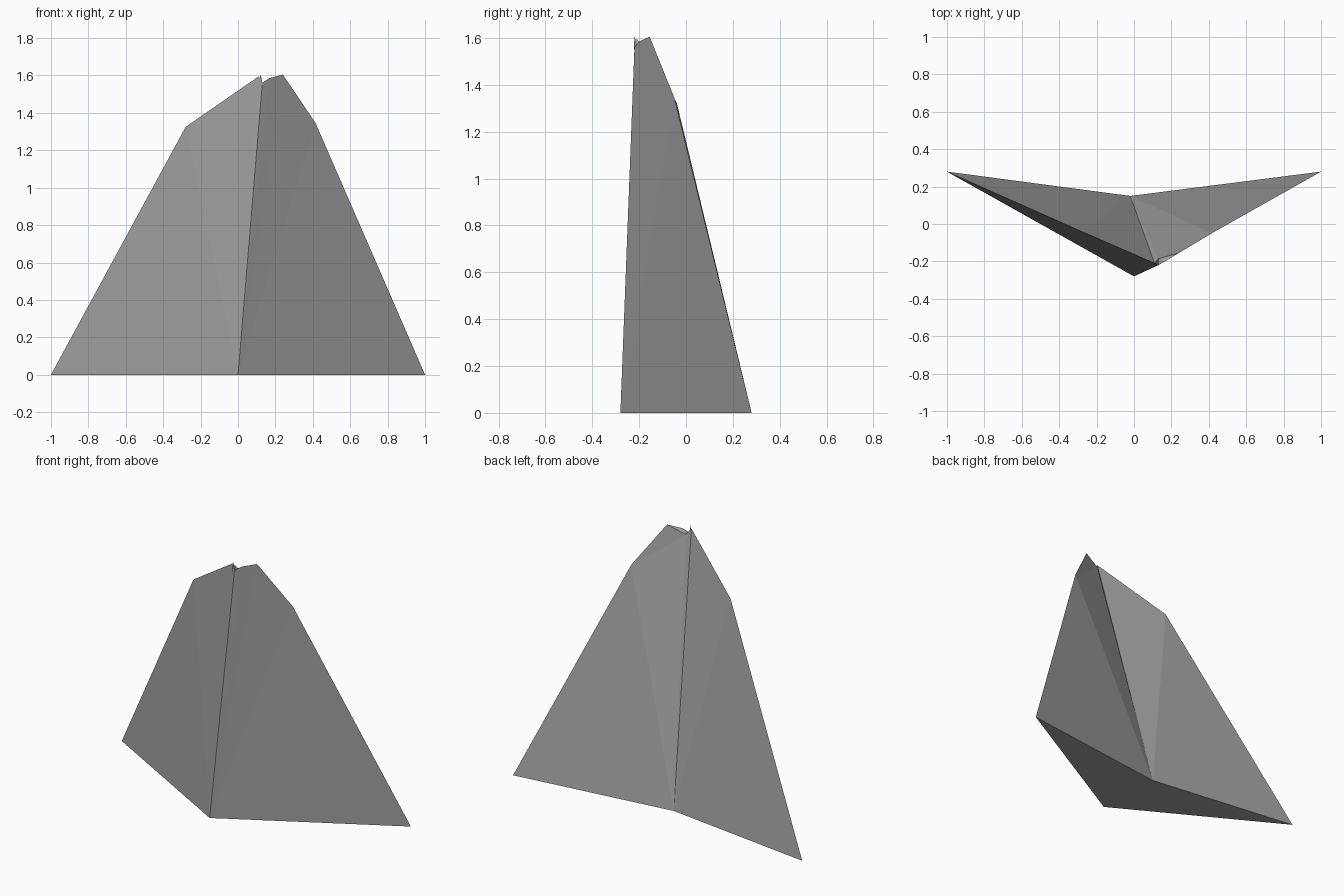
import bpy
import bmesh

if "Cube" in bpy.data.objects:
    bpy.data.objects.remove(bpy.data.objects["Cube"])

grey = bpy.data.materials.new("stone grey")
grey.diffuse_color = (0.35, 0.35, 0.35, 1)
grey.use_nodes = True
grey.node_tree.nodes["Principled BSDF"].inputs["Base Color"].default_value = grey.diffuse_color

# Named corners of the folded rock shell
P = {
    # base arrowhead
    "left": (-1.0, 0.28, 0), "front": (0, -0.28, 0),
    "right": (1.0, 0.28, 0), "back": (-0.02, 0.15, 0),
    # left shoulder and peak
    "l_shoulder": (-0.28, -0.04, 1.325), "l_peak": (0.11, -0.21, 1.595),
    # notch between the peaks
    "notch_front": (0.13, -0.22, 1.56), "notch_back": (0.13, -0.185, 1.56),
    # right peak and shoulder
    "r_step": (0.165, -0.20, 1.585), "r_peak": (0.24, -0.155, 1.605),
    "r_shoulder": (0.415, -0.05, 1.345),
}


def fan(hub, rim):
    """Triangles from one hub corner along a rim of corners."""
    return [(hub, a, b) for a, b in zip(rim, rim[1:])]


def build(name, points, faces):
    bm = bmesh.new()
    verts = {k: bm.verts.new(v) for k, v in points.items()}
    for f in faces:
        bm.faces.new([verts[k] for k in f])
    bmesh.ops.recalc_face_normals(bm, faces=bm.faces)
    mesh = bpy.data.meshes.new(name)
    bm.to_mesh(mesh)
    bm.free()
    mesh.materials.append(grey)
    obj = bpy.data.objects.new(name, mesh)
    bpy.context.collection.objects.link(obj)
    return obj


# Front walls fan out from the front foot, back walls from the back foot
front = fan("front", ["left", "l_shoulder", "l_peak", "notch_front",
                      "r_step", "r_peak", "r_shoulder", "right"])
back = fan("back", ["left", "l_shoulder", "l_peak", "notch_back",
                    "r_shoulder", "right"])
# Thin crest closing the top
crest = fan("notch_back", ["l_peak", "notch_front", "r_step", "r_peak", "r_shoulder"])
# Underside
base = [("left", "back", "front"), ("back", "right", "front")]
build("rock_shell", P, front + back + crest + base)

# Small splinter standing in the notch
S = {"a": (0.115, -0.222, 1.55), "b": (0.133, -0.222, 1.55),
     "c": (0.125, -0.205, 1.55), "tip": (0.12, -0.22, 1.61)}
build("splinter", S, [("a", "b", "tip"), ("b", "c", "tip"),
                      ("c", "a", "tip"), ("a", "c", "b")])
